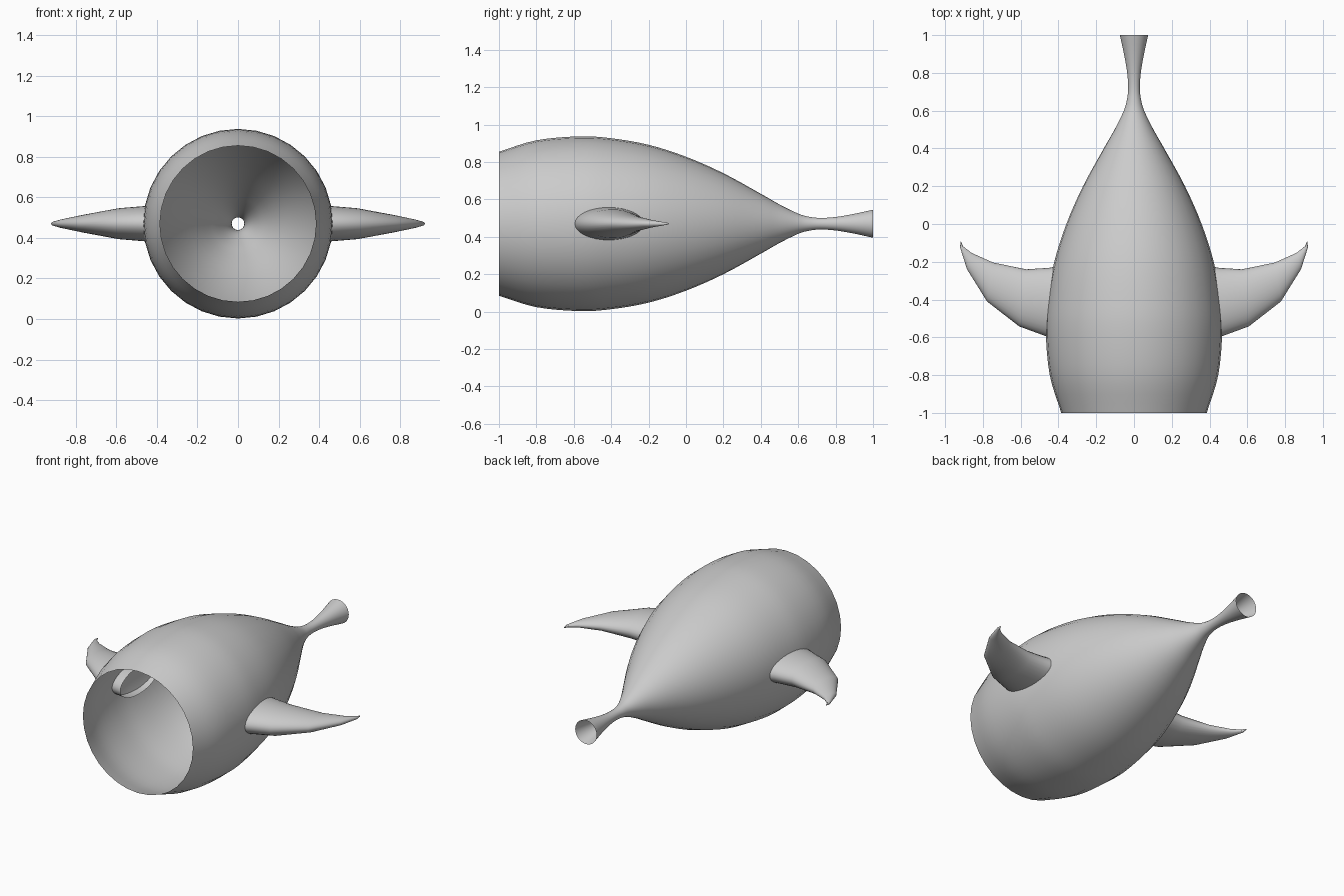
import bpy, math
from mathutils import Vector

if "Cube" in bpy.data.objects:
    bpy.data.objects.remove(bpy.data.objects["Cube"])

CZ = 0.47


def spline(pts, steps):
    """Smooth curve through the points (Catmull-Rom)."""
    p = [Vector(q) for q in pts]
    p = [2 * p[0] - p[1]] + p + [2 * p[-1] - p[-2]]
    out = []
    for a, b, c, d in zip(p, p[1:], p[2:], p[3:]):
        for i in range(steps):
            t = i / steps
            out.append(0.5 * (2 * b + (c - a) * t + (2 * a - 5 * b + 4 * c - d) * t ** 2
                              + (3 * b - a - 3 * c + d) * t ** 3))
    return out + [p[-2]]


def loft(name, rings, angle, cap_end=False):
    """Skin a list of closed rings into an open tube."""
    n = len(rings[0])
    verts = [v for r in rings for v in r]
    faces = [(k * n + i, k * n + (i + 1) % n, (k + 1) * n + (i + 1) % n, (k + 1) * n + i)
             for k in range(len(rings) - 1) for i in range(n)]
    if cap_end:
        faces.append(tuple(range(len(verts) - n, len(verts))))
    mesh = bpy.data.meshes.new(name)
    mesh.from_pydata(verts, [], faces)
    ob = bpy.data.objects.new(name, mesh)
    bpy.context.collection.objects.link(ob)
    bpy.ops.object.select_all(action='DESELECT')
    ob.select_set(True)
    bpy.context.view_layer.objects.active = ob
    bpy.ops.object.shade_smooth_by_angle(angle=math.radians(angle))
    return ob


def circle(n):
    return [(math.cos(2 * math.pi * i / n), math.sin(2 * math.pi * i / n)) for i in range(n)]


# Hollow body: (y, radius) profile revolved about the y axis, open at both ends
profile = [(-1, .385), (-.8, .446), (-.57, .467), (-.4, .457), (-.2, .422), (0, .358),
           (.2, .27), (.4, .16), (.5, .103), (.6, .054), (.66, .037), (.72, .031),
           (.8, .036), (.9, .053), (1, .075)]
rings = [[(r * s, y, CZ + r * c) for c, s in circle(32)] for y, r in spline(profile, 4)]
loft("body", rings, 40)

# Fins: leading edge, trailing edge, half thickness of each elliptical section
sections = [((.40, -.605), (.40, -.222), .088),
            ((.466, -.594), (.45, -.232), .087),
            ((.608, -.542), (.571, -.24), .076),
            ((.778, -.41), (.746, -.204), .044),
            ((.884, -.24), (.86, -.153), .021),
            ((.921, -.124), (.905, -.118), .009),
            ((.918, -.092), (.915, -.094), .004)]
for side, name in ((1, "right_fin"), (-1, "left_fin")):
    rings = []
    for lead, trail, h in sections:
        a, b = Vector(lead), Vector(trail)
        mid, half = (a + b) / 2, (a - b) / 2
        rings.append([(side * (mid + half * c).x, (mid + half * c).y, CZ + side * h * s)
                      for c, s in circle(32)])
    loft(name, rings, 25, cap_end=True)
